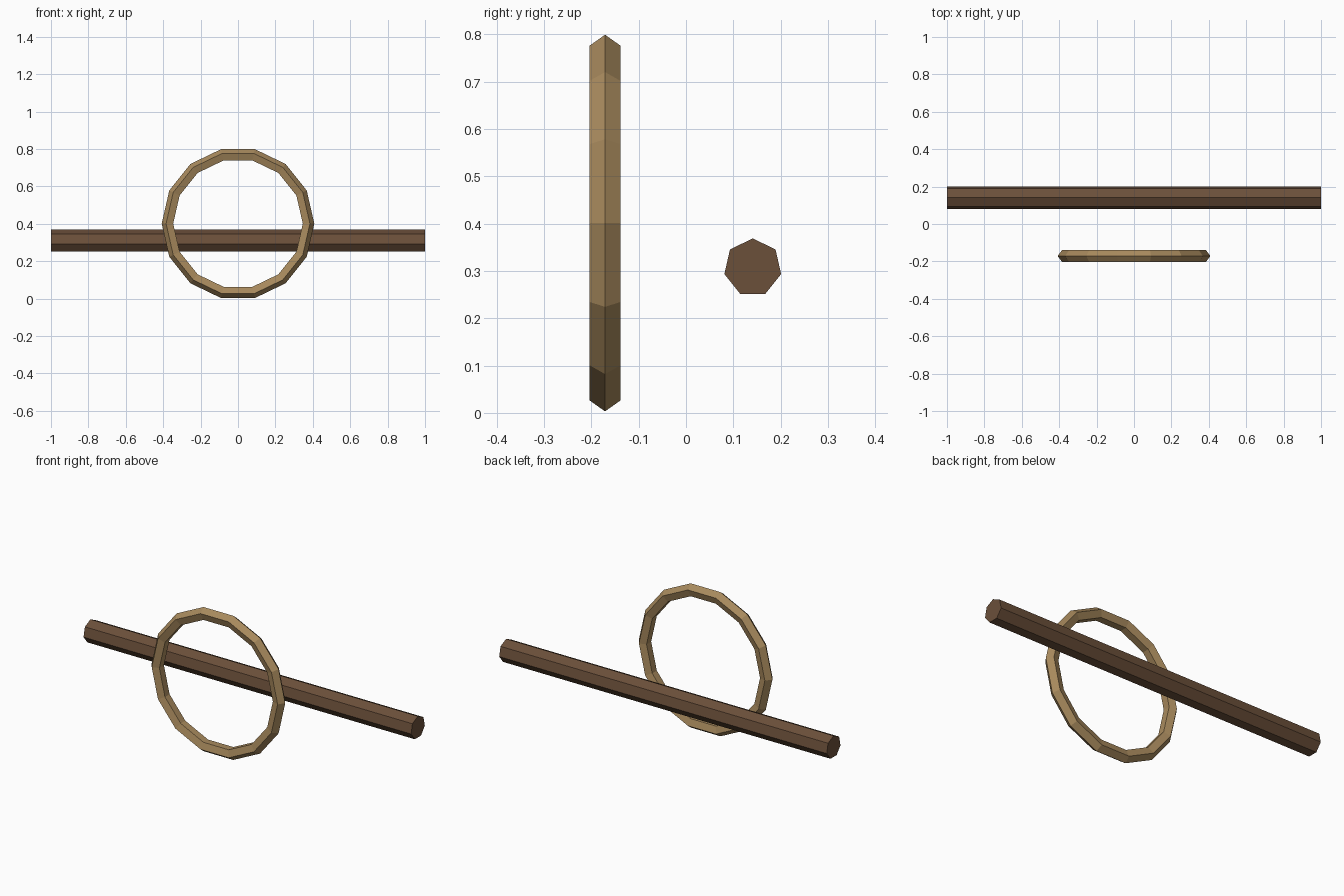
import bpy, bmesh
from math import sin, cos, tau

if "Cube" in bpy.data.objects:
    bpy.data.objects.remove(bpy.data.objects["Cube"])


def material(name, rgb):
    m = bpy.data.materials.new(name)
    m.diffuse_color = (*rgb, 1)
    m.use_nodes = True
    m.node_tree.nodes["Principled BSDF"].inputs["Base Color"].default_value = m.diffuse_color
    return m


def finish(bm, name, mat):
    bmesh.ops.recalc_face_normals(bm, faces=bm.faces)
    me = bpy.data.meshes.new(name)
    bm.to_mesh(me)
    bm.free()
    me.materials.append(mat)
    ob = bpy.data.objects.new(name, me)
    bpy.context.collection.objects.link(ob)
    return ob


dark_wood = material("dark wood", (0.147, 0.079, 0.042))
light_wood = material("light wood", (0.392, 0.254, 0.110))

# Pole: seven-sided bar along x, one edge pointing up
bm = bmesh.new()
ends = [[bm.verts.new((x, 0.141 + 0.0615 * sin(tau * i / 7), 0.307 + 0.0615 * cos(tau * i / 7)))
         for i in range(7)] for x in (-1, 1)]
for i in range(7):
    j = (i + 1) % 7
    bm.faces.new((ends[0][i], ends[0][j], ends[1][j], ends[1][i]))
for end in ends:
    bm.faces.new(end)
finish(bm, "pole", dark_wood)

# Ring: fourteen segments with a five-sided section, ridge facing outward
SEG, SIDES, MAJOR, MINOR = 14, 5, 0.374, 0.034
bm = bmesh.new()
loops = []
for s in range(SEG):
    a = tau * s / SEG
    loop = []
    for k in range(SIDES):
        b = tau * k / SIDES
        r = MAJOR + MINOR * cos(b)
        loop.append(bm.verts.new((r * cos(a), -0.171 + MINOR * sin(b), 0.401 + r * sin(a))))
    loops.append(loop)
for s in range(SEG):
    p, q = loops[s], loops[(s + 1) % SEG]
    for k in range(SIDES):
        n = (k + 1) % SIDES
        bm.faces.new((p[k], q[k], q[n], p[n]))
finish(bm, "ring", light_wood)
